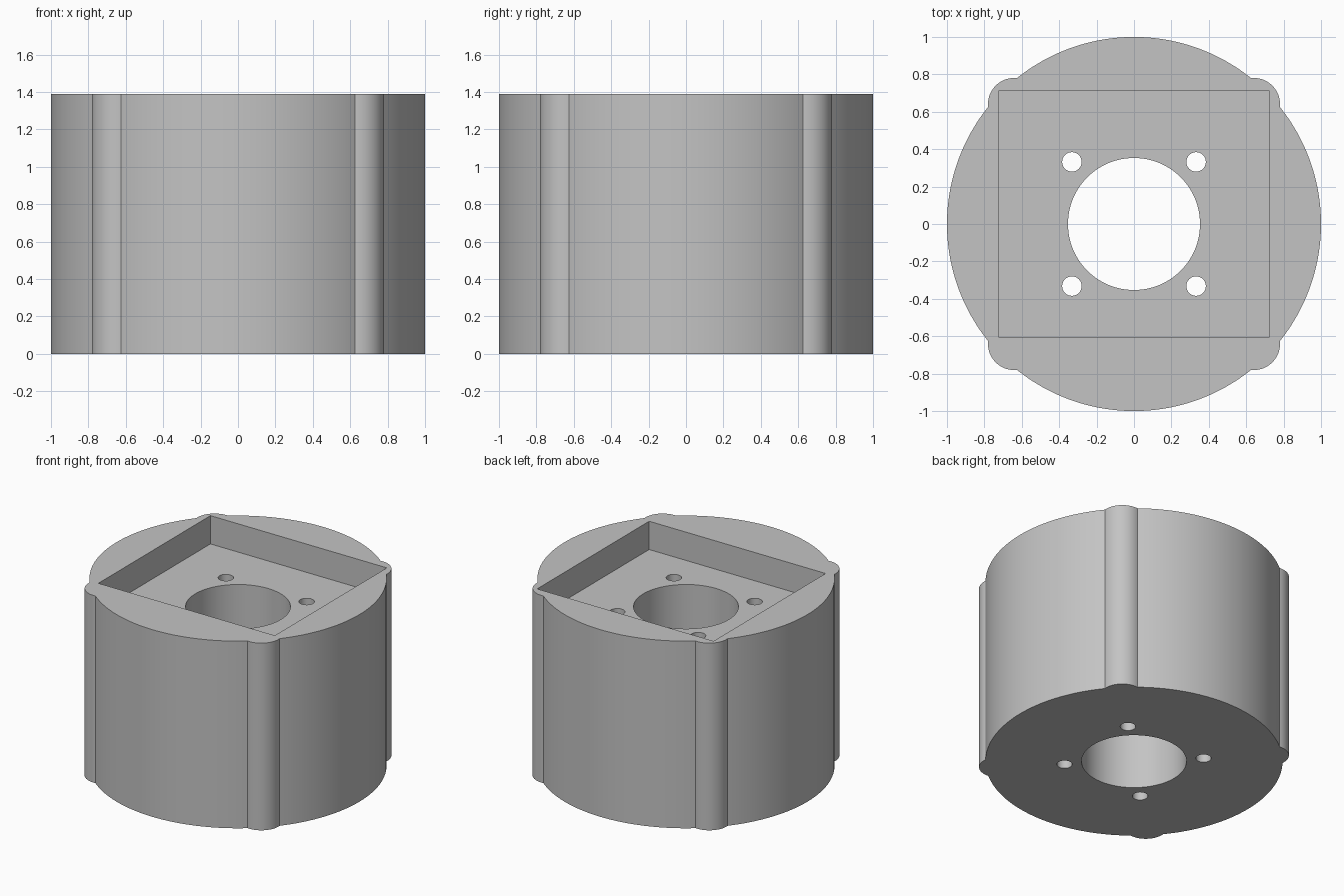
import bpy, bmesh
from math import sin, cos, acos, atan2, pi, sqrt

if "Cube" in bpy.data.objects:
    bpy.data.objects.remove(bpy.data.objects["Cube"], do_unlink=True)

HEIGHT, POCKET_FLOOR = 1.39, 1.18
LOBE_CENTRE, LOBE_RADIUS = 0.64, 0.141

grey = bpy.data.materials.new("light_grey")
grey.use_nodes = True
grey.diffuse_color = (0.55, 0.55, 0.55, 1)
grey.node_tree.nodes["Principled BSDF"].inputs["Base Color"].default_value = grey.diffuse_color


def prism(name, points, bottom, top):
    """Closed upright prism over a counter-clockwise outline."""
    bm = bmesh.new()
    base = bm.faces.new([bm.verts.new((x, y, bottom)) for x, y in points])
    grown = bmesh.ops.extrude_face_region(bm, geom=[base], use_keep_orig=True)
    verts = [v for v in grown["geom"] if isinstance(v, bmesh.types.BMVert)]
    bmesh.ops.translate(bm, verts=verts, vec=(0, 0, top - bottom))
    bmesh.ops.recalc_face_normals(bm, faces=bm.faces)
    mesh = bpy.data.meshes.new(name)
    bm.to_mesh(mesh)
    bm.free()
    mesh.materials.append(grey)
    obj = bpy.data.objects.new(name, mesh)
    bpy.context.collection.objects.link(obj)
    return obj


def arc(cx, cy, radius, start, end, steps):
    """Arc points, leaving out the last one."""
    span = (end - start) / steps
    return [(cx + radius * cos(start + i * span), cy + radius * sin(start + i * span))
            for i in range(steps)]


def cut(target, cutter):
    mod = target.modifiers.new("cut", "BOOLEAN")
    mod.operation, mod.solver, mod.object = "DIFFERENCE", "EXACT", cutter
    bpy.context.view_layer.objects.active = target
    bpy.ops.object.modifier_apply(modifier=mod.name)
    bpy.data.objects.remove(cutter, do_unlink=True)


# Round body outline with a rounded lobe on each diagonal
dist = LOBE_CENTRE * sqrt(2)
half = acos((1 + dist ** 2 - LOBE_RADIUS ** 2) / (2 * dist))
sweep = atan2(sin(half), cos(half) - dist)
outline = []
for quarter in range(4):
    a = pi / 4 + quarter * pi / 2
    outline += arc(dist * cos(a), dist * sin(a), LOBE_RADIUS, a - sweep, a + sweep, 24)
    outline += arc(0, 0, 1, a + half, a + pi / 2 - half, 40)
housing = prism("motor_housing", outline, 0, HEIGHT)

# Rectangular pocket in the top, slightly off centre
corners = [(-0.725, -0.603), (0.725, -0.603), (0.725, 0.712), (-0.725, 0.712)]
cut(housing, prism("pocket_cutter", corners, POCKET_FLOOR, HEIGHT + 0.2))

# Central bore and four screw holes
cut(housing, prism("bore_cutter", arc(0, 0, 0.353, 0, 2 * pi, 96), -0.2, HEIGHT + 0.2))
for sx in (-1, 1):
    for sy in (-1, 1):
        hole = arc(sx * 0.332, sy * 0.332, 0.052, 0, 2 * pi, 40)
        cut(housing, prism("screw_hole_cutter", hole, -0.2, HEIGHT + 0.2))

bpy.ops.object.select_all(action="DESELECT")
housing.select_set(True)
bpy.context.view_layer.objects.active = housing
bpy.ops.object.shade_smooth_by_angle(angle=pi / 6)
